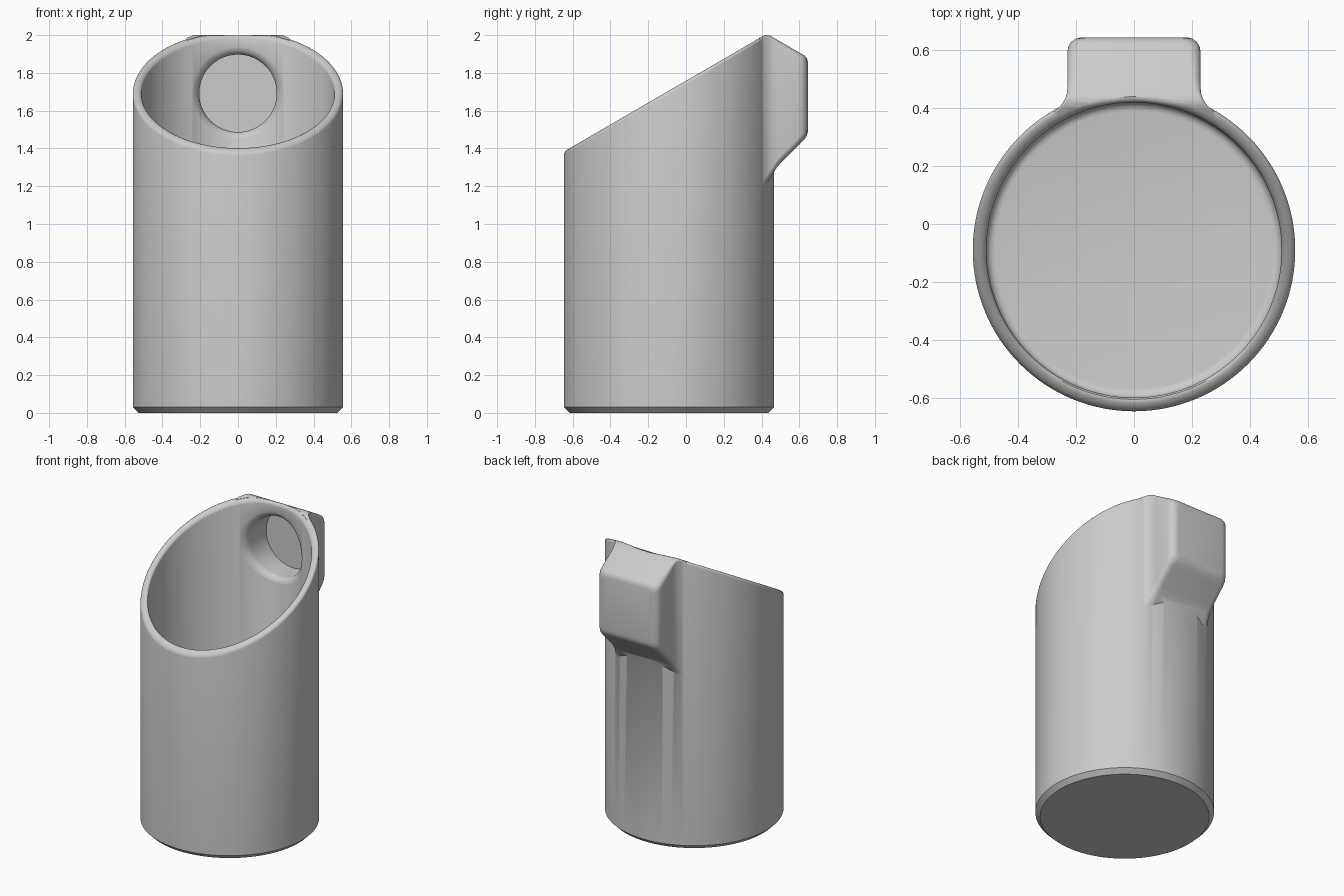
import bpy, bmesh
from math import sin, cos, pi, sqrt, radians

if "Cube" in bpy.data.objects:
    bpy.data.objects.remove(bpy.data.objects["Cube"])

CY = -0.09              # y of the cup axis
R_OUT, R_IN = 0.557, 0.51
SEGS = 128

grey = bpy.data.materials.new("plain_grey")
grey.use_nodes = True
grey.diffuse_color = (0.6, 0.6, 0.6, 1)
grey.node_tree.nodes["Principled BSDF"].inputs["Base Color"].default_value = (0.6, 0.6, 0.6, 1)


def loft(name, rings):
    """Skin closed rings of equal length and cap both ends."""
    bm = bmesh.new()
    loops = [[bm.verts.new(p) for p in ring] for ring in rings]
    for a, b in zip(loops, loops[1:]):
        n = len(a)
        for i in range(n):
            j = (i + 1) % n
            bm.faces.new((a[i], a[j], b[j], b[i]))
    bm.faces.new(loops[0])
    bm.faces.new(loops[-1])
    bmesh.ops.recalc_face_normals(bm, faces=bm.faces[:])
    mesh = bpy.data.meshes.new(name)
    bm.to_mesh(mesh)
    bm.free()
    mesh.materials.append(grey)
    obj = bpy.data.objects.new(name, mesh)
    bpy.context.collection.objects.link(obj)
    return obj


def boolean(target, tool, operation):
    mod = target.modifiers.new(operation, "BOOLEAN")
    mod.operation, mod.object, mod.solver = operation, tool, "EXACT"
    bpy.context.view_layer.objects.active = target
    bpy.ops.object.modifier_apply(modifier=mod.name)
    bpy.data.objects.remove(tool)


def back_slope(y):
    return 2.0 - 0.577 * (y - 0.44)


def top_z(y):
    """Slanted mouth, levelled at the tip and falling away behind it."""
    return min(1.385 + 0.58 * (y + 0.647), 2.0, back_slope(y))


def circle(r, z=None, drop=0.0):
    ring = []
    for i in range(SEGS):
        a = 2 * pi * i / SEGS
        y = CY + r * sin(a)
        ring.append((r * cos(a), y, top_z(y) - drop if z is None else z))
    return ring


# Cup shell: chamfered foot, outer wall, rounded slanted rim, inner wall, floor
F = 0.02
steps = [radians(a) for a in (0, 22, 45, 68, 90)]
rings = [circle(R_OUT - 0.03, 0), circle(R_OUT, 0.03)]
rings += [circle(R_OUT - F + F * cos(a), drop=0.002 + F - F * sin(a)) for a in steps]
rings += [circle(R_IN + F - F * sin(a), drop=0.002 + F - F * cos(a)) for a in steps]
rings += [circle(R_IN - 0.03 + 0.03 * cos(a), 0.08 - 0.03 * sin(a)) for a in steps]
cup = loft("cup", rings)


# Rear block: rounded sections, flared where they meet the wall
def block_section(y, w, zb, zt, r=0.04):
    ring = []
    for k, (sx, top) in enumerate(((1, 1), (-1, 1), (-1, 0), (1, 0))):
        for s in range(7):
            a = pi / 2 * (k + s / 6)
            # the top corners tighten towards the cup tip
            rr = r if not top else max(0.012, min(r, (y - 0.40) * 0.3))
            cz = zt - rr if top else zb + rr
            ring.append((sx * (w - rr) + rr * cos(a), y, cz + rr * sin(a)))
    return ring


stations = [(0.30, 0.30, 1.12), (0.39, 0.275, 1.15), (0.405, 0.257, 1.18),
            (0.42, 0.245, 1.205), (0.435, 0.237, 1.228), (0.45, 0.232, 1.25),
            (0.467, 0.23, 1.277), (0.48, 0.23, 1.298), (0.50, 0.23, 1.321),
            (0.595, 0.23, 1.416), (0.613, 0.227, 1.434), (0.629, 0.217, 1.451),
            (0.640, 0.202, 1.468), (0.645, 0.182, 1.49)]
caps = {0.640: 0.008, 0.645: 0.022}
block = loft("rear_block", [block_section(y, w, zb, top_z(y) - caps.get(y, 0))
                            for y, w, zb in stations])
boolean(block, loft("block_trim", [circle(0.532, 0.9), circle(0.532, 2.2)]), "DIFFERENCE")
boolean(cup, block, "UNION")


# Blind round pocket with a soft lip that follows the inner wall
HOLE_R, HOLE_Z, LIP = 0.205, 1.692, 0.042


def pocket_ring(r, depth=None, offset=0.0):
    ring = []
    for i in range(64):
        a = 2 * pi * i / 64
        x = r * cos(a)
        wall = CY + sqrt(R_IN ** 2 - x * x)
        ring.append((x, wall + offset if depth is None else depth, HOLE_Z + r * sin(a)))
    return ring


pocket = [pocket_ring(HOLE_R, 0.60)]
pocket += [pocket_ring(HOLE_R + LIP * (1 - cos(a)), offset=LIP * (1 - sin(a)))
           for a in [radians(d) for d in (0, 15, 30, 45, 60, 75)]]
pocket += [pocket_ring(HOLE_R + LIP, offset=-0.003), pocket_ring(HOLE_R + LIP, offset=-0.08)]
boolean(cup, loft("pocket_cutter", pocket), "DIFFERENCE")

# Smooth shading with crisp edges
bpy.ops.object.select_all(action="DESELECT")
cup.select_set(True)
bpy.context.view_layer.objects.active = cup
bpy.ops.object.shade_smooth_by_angle(angle=radians(35))
